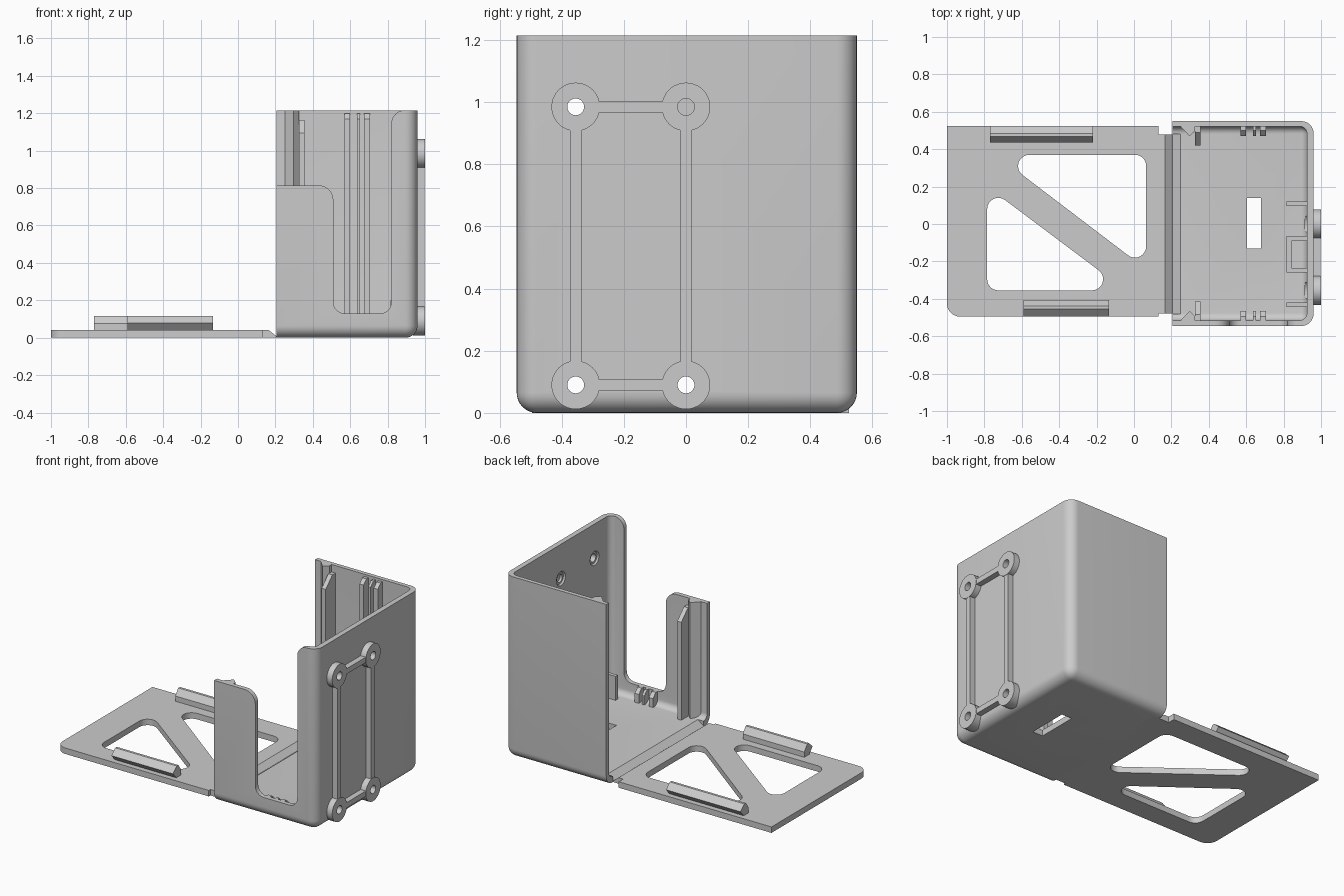
import bpy, bmesh, math
from mathutils import Vector, Matrix

if "Cube" in bpy.data.objects:
    bpy.data.objects.remove(bpy.data.objects["Cube"])

grey = bpy.data.materials.new("plain grey")
grey.use_nodes = True
COLOUR = (0.6, 0.6, 0.6, 1)
grey.diffuse_color = COLOUR
grey.node_tree.nodes["Principled BSDF"].inputs["Base Color"].default_value = COLOUR


def make(name, bm):
    bmesh.ops.recalc_face_normals(bm, faces=bm.faces)
    mesh = bpy.data.meshes.new(name)
    bm.to_mesh(mesh)
    bm.free()
    mesh.materials.append(grey)
    ob = bpy.data.objects.new(name, mesh)
    bpy.context.collection.objects.link(ob)
    return ob


def fillet(corners, steps=8):
    """Outline from (u, v, radius) corners."""
    out = []
    for i, (u, v, r) in enumerate(corners):
        p = Vector((u, v))
        if r == 0:
            out.append(p)
            continue
        a = (Vector(corners[i - 1][:2]) - p).normalized()
        b = (Vector(corners[(i + 1) % len(corners)][:2]) - p).normalized()
        half = math.acos(a.dot(b)) / 2
        centre = p + (a + b).normalized() * (r / math.sin(half))
        start = p + a * (r / math.tan(half)) - centre
        end = p + b * (r / math.tan(half)) - centre
        sweep = math.pi - 2 * half
        for k in range(steps + 1):
            t = sweep * k / steps
            out.append(centre + (start * math.sin(sweep - t) + end * math.sin(t)) / math.sin(sweep))
    return out


def prism(name, outline, axis, lo, hi):
    place = {"x": lambda u, v, w: (w, u, v),
             "y": lambda u, v, w: (u, w, v),
             "z": lambda u, v, w: (u, v, w)}[axis]
    bm = bmesh.new()
    low, high = ([bm.verts.new(place(p[0], p[1], w)) for p in outline] for w in (lo, hi))
    bm.faces.new(low)
    bm.faces.new(high)
    n = len(low)
    for i in range(n):
        j = (i + 1) % n
        bm.faces.new((low[i], low[j], high[j], high[i]))
    return make(name, bm)


def block(name, x0, x1, y0, y1, z0, z1):
    return prism(name, [(x0, y0), (x1, y0), (x1, y1), (x0, y1)], "z", z0, z1)


def tub(name, x0, x1, y0, y1, z0, z1, radius):
    """Block rounded everywhere but its top and its -x end."""
    ob = block(name, x0, x1, y0, y1, z0, z1)
    bm = bmesh.new()
    bm.from_mesh(ob.data)
    edges = []
    for e in bm.edges:
        a, b = (v.co for v in e.verts)
        at_end = min(a.x, b.x) > x1 - .001 and min(a.z, b.z) < z1 - .001
        along_base = abs(a.x - b.x) > .1 and max(a.z, b.z) < z0 + .001
        if at_end or along_base:
            edges.append(e)
    bmesh.ops.bevel(bm, geom=edges, offset=radius, segments=8, profile=.5, affect="EDGES")
    bmesh.ops.recalc_face_normals(bm, faces=bm.faces)
    bm.to_mesh(ob.data)
    bm.free()
    return ob


def rod(name, x0, x1, y, z, r0, r1):
    bm = bmesh.new()
    bmesh.ops.create_cone(bm, cap_ends=True, segments=40, radius1=r0, radius2=r1, depth=x1 - x0,
                          matrix=Matrix.Translation(((x0 + x1) / 2, y, z))
                          @ Matrix.Rotation(math.pi / 2, 4, "Y"))
    return make(name, bm)


def cut(target, *cutters):
    for c in cutters:
        mod = target.modifiers.new("cut", "BOOLEAN")
        mod.operation, mod.solver, mod.object = "DIFFERENCE", "EXACT", c
        bpy.context.view_layer.objects.active = target
        bpy.ops.object.modifier_apply(modifier=mod.name)
        bpy.data.objects.remove(c)


# Case: hollow, open at the top and at the hinge end
case = tub("case_shell", .205, .96, -.545, .55, 0, 1.215, .065)
cut(case, tub("case_hollow", .1, .925, -.515, .522, .04, 1.5, .04))

# Stepped opening in the front wall
opening = fillet([(.1, .815, 0), (.51, .815, .08), (.51, .13, .06), (.82, .13, .06),
                  (.82, 1.2155, .07), (1.1, 1.2155, 0), (1.1, 1.4, 0), (.1, 1.4, 0)])
cut(case, prism("front_opening", opening, "y", -.7, -.44))

# Floor slot and chamfered floor edge by the hinge
cut(case, block("floor_slot", .605, .68, -.13, .14, -.1, .1),
    prism("floor_chamfer", [(.1, .008), (.205, .008), (.25, .041), (.25, .1), (.1, .1)],
          "y", -.48, .48))

# Mounting bosses, tie bars and countersunk screw holes
BOSS_Y, BOSS_Z = (-.355, 0), (.09, .985)
for y in BOSS_Y:
    for z in BOSS_Z:
        boss = rod("mount_boss", .935, 1, y, z, .078, .078)
        cut(boss, rod("hole", .8, 1.1, y, z, .027, .027))
        cut(case, rod("hole", .8, 1.1, y, z, .027, .027),
            rod("countersink", .915, .95, y, z, .055, .027))
for y in BOSS_Y:
    block("upright_tie_bar", .95, .998, y - .018, y + .018, BOSS_Z[0] + .07, BOSS_Z[1] - .07)
for z in BOSS_Z:
    block("level_tie_bar", .95, .998, BOSS_Y[0] + .07, BOSS_Y[1] - .07, z - .018, z + .018)

# Latch ridges, stop rails and guide ribs on both side walls
for s, wall, top, rib_top in ((1, .53, 1.215, 1.2), (-1, .525, .815, .13)):
    prism("latch_ridge", [(.25, s * wall), (.25, s * (wall - .012)), (.297, s * (wall - .06)),
                          (.327, s * (wall - .03)), (.327, s * wall)], "z", .035, top)
    tip = wall - .11
    prism("stop_rail", [(s * wall, .035), (s * tip, .035), (s * tip, top - .12),
                        (s * (wall - .04), top - .05), (s * wall, top - .05)], "x", .325, .355)
    for x, width in ((.57, .03), (.635, .017), (.675, .03)):
        prism("guide_rib", [(s * wall, .035), (s * (wall - .06), .035),
                            (s * (wall - .06), rib_top - .03), (s * (wall - .03), rib_top),
                            (s * wall, rib_top)], "x", x, x + width)

# Fins and bracket standing on the floor at the end wall
for y0, y1 in ((.095, .12), (-.445, -.42), (-.09, -.065), (-.26, -.235)):
    block("floor_fin", .815, .93, y0, y1, .035, .2)
block("bracket_face", .815, .842, -.26, -.065, .035, .2)

# Lid with two rounded triangular windows
lid = prism("lid", fillet([(-1, -.495, .07), (.13, -.495, 0), (.13, .525, 0), (-1, .525, 0)]),
            "z", 0, .04)
R = .06
for tri in ([(-.738, .37, R), (.065, .37, R), (.065, -.241, R)],
            [(-.785, .2, R), (-.785, -.355, R), (-.045, -.355, R)]):
    cut(lid, prism("window", fillet(tri), "z", -.1, .1))

# Thin folding hinge
prism("hinge", [(.13, 0), (.13, .04), (.165, .04), (.205, .008), (.25, .008), (.25, 0)],
      "y", -.478, .478)

# Snap clips along the lid edges
for s, edge, x0, x1 in ((1, .525, -.77, -.22), (-1, .495, -.59, -.135)):
    snap = [(.04, .035), (0, .08), (.04, .117), (.057, .117), (.088, .075), (.088, .035)]
    prism("snap_clip", [(s * (edge - d), z) for d, z in snap], "x", x0, x1)

# Smooth the rounded surfaces, keep the corners crisp
bpy.ops.object.select_all(action="DESELECT")
for ob in bpy.context.collection.objects:
    if ob.type == "MESH" and grey.name in ob.data.materials:
        ob.select_set(True)
        bpy.context.view_layer.objects.active = ob
bpy.ops.object.shade_smooth_by_angle(angle=math.radians(30))
